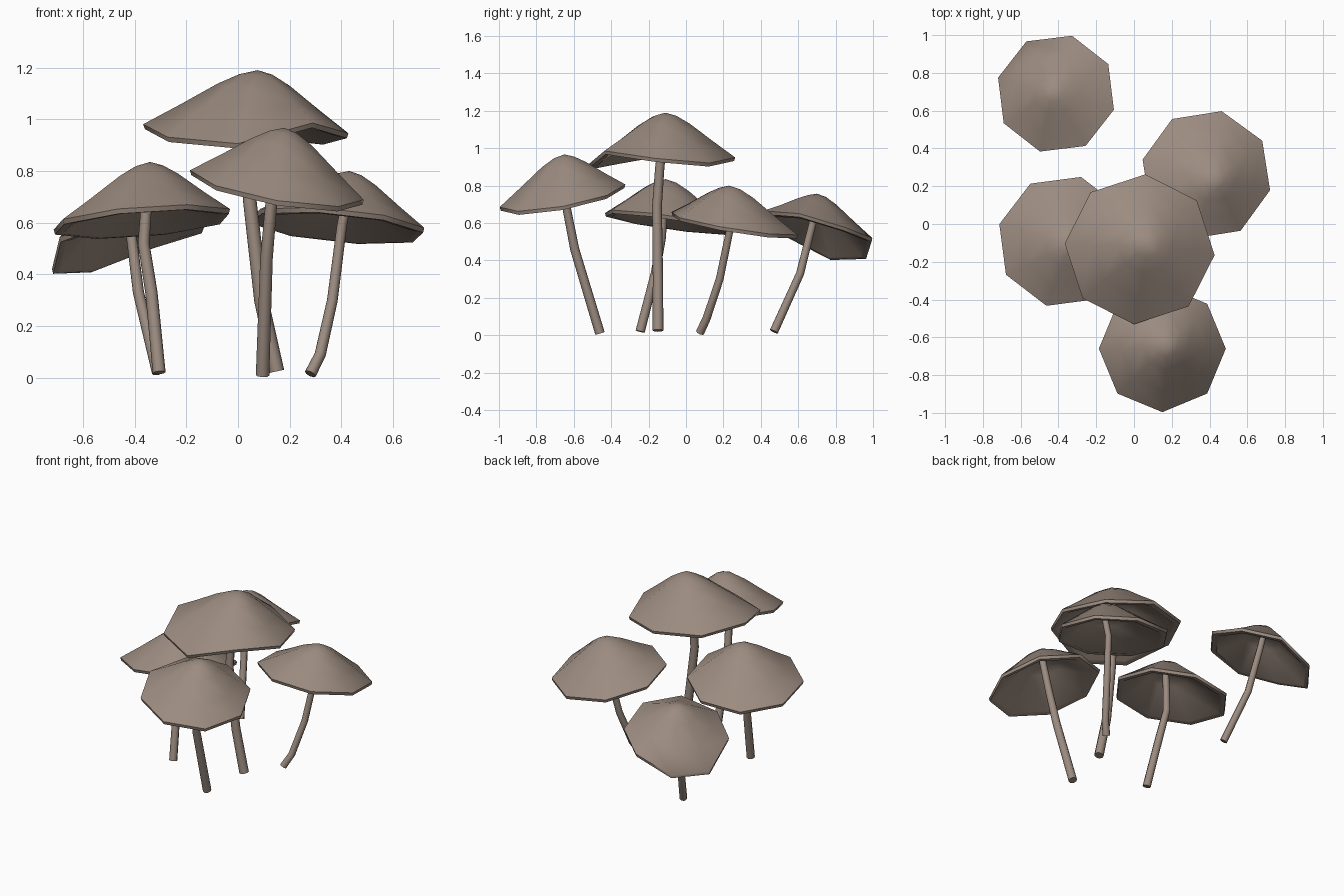
import bpy, bmesh, math
from mathutils import Vector

if "Cube" in bpy.data.objects:
    bpy.data.objects.remove(bpy.data.objects["Cube"])

mat = bpy.data.materials.new("mushroom grey brown")
mat.diffuse_color = (0.33, 0.26, 0.215, 1)
mat.use_nodes = True
mat.node_tree.nodes["Principled BSDF"].inputs["Base Color"].default_value = mat.diffuse_color


def loft(name, rings, start=None, end=None):
    """Skin a list of point rings; close each end with a tip point or a flat cap."""
    bm = bmesh.new()
    loops = [[bm.verts.new(p) for p in ring] for ring in rings]
    n = len(loops[0])
    for a, b in zip(loops, loops[1:]):
        for i in range(n):
            j = (i + 1) % n
            bm.faces.new((a[i], a[j], b[j], b[i]))
    for loop, tip in ((loops[0], start), (loops[-1], end)):
        if tip is None:
            bm.faces.new(loop)
        else:
            t = bm.verts.new(tip)
            for i in range(n):
                bm.faces.new((loop[i], loop[(i + 1) % n], t))
    bmesh.ops.recalc_face_normals(bm, faces=bm.faces)
    me = bpy.data.meshes.new(name)
    bm.to_mesh(me)
    bm.free()
    me.materials.append(mat)
    ob = bpy.data.objects.new(name, me)
    bpy.context.collection.objects.link(ob)
    bpy.ops.object.select_all(action='DESELECT')
    ob.select_set(True)
    bpy.context.view_layer.objects.active = ob
    bpy.ops.object.shade_smooth_by_angle(angle=math.radians(50))


# cap profile: share of radius, share of height, vertical offset
PROFILE = [(0.16, 0.93, 0), (0.35, 0.76, 0), (0.68, 0.38, 0), (1, 0, 0.006),
           (0.985, 0, -0.013), (0.92, 0.02, -0.016), (0.89, 0.1, -0.032),
           (0.35, 0.74, -0.04)]


def cap(name, centre, slope, radius, phase, apex, wave):
    """Eight-sided tilted cap with a lip and a hollow underside."""
    apex = Vector(apex)
    rim = []
    for k in range(8):
        t = math.radians(phase + 45 * k)
        dx, dy = radius * math.cos(t), radius * math.sin(t)
        lift = wave[k] if wave else 0
        rim.append(Vector((centre[0] + dx, centre[1] + dy,
                           centre[2] + slope[0] * dx + slope[1] * dy + lift)))
    rings = []
    for f, h, dz in PROFILE:
        ring = []
        for r in rim:
            p = apex.lerp(r, f)
            p.z = r.z + h * (apex.z - r.z) + dz
            ring.append(p)
        rings.append(ring)
    loft(name, rings, apex, apex - Vector((0, 0, 0.06)))


def stem(name, path, apex, r0, sides=8):
    """Bent tapering stalk along a path, ending just under the cap's apex."""
    pts = [Vector(p) for p in path] + [Vector(apex) - Vector((0, 0, 0.057))]
    rings = []
    for i, p in enumerate(pts):
        tan = (pts[min(i + 1, len(pts) - 1)] - pts[max(i - 1, 0)]).normalized()
        q = Vector((0, 0, 1)).rotation_difference(tan)
        r = r0 * (1 - 0.2 * i / (len(pts) - 1))
        rings.append([p + q @ Vector((r * math.cos(a), r * math.sin(a), 0))
                      for a in (math.tau * k / sides for k in range(sides))])
    loft(name, rings)


# name, rim centre, rim slope, radius, phase, apex, rim wave, stem path, stem radius
MUSHROOMS = [
    ("back_left", (-0.413, 0.69, 0.545), (0.25, -0.27), 0.318, 29.5,
     (-0.43, 0.70, 0.757), [0, 0.03, -0.01, -0.03, 0.02, 0, 0, 0],
     [(-0.31, 0.47, 0.02), (-0.385, 0.61, 0.33), (-0.42, 0.68, 0.61)], 0.023),
    ("left", (-0.372, -0.092, 0.607), (0.08, -0.14), 0.353, 30,
     (-0.34, -0.11, 0.835), None,
     [(-0.305, -0.245, 0.02), (-0.335, -0.165, 0.33), (-0.365, -0.13, 0.52),
      (-0.355, -0.12, 0.66)], 0.025),
    ("tall_centre", (0.03, -0.134, 0.945), (0, 0), 0.398, 40.6,
     (0.077, -0.11, 1.19), [-0.03, 0, 0.01, 0.03, -0.02, -0.045, 0.035, -0.005],
     [(0.15, -0.15, 0.025), (0.09, -0.15, 0.30), (0.045, -0.155, 0.69),
      (0.05, -0.14, 0.90)], 0.029),
    ("right", (0.383, 0.26, 0.592), (-0.09, -0.16), 0.347, 31.5,
     (0.43, 0.23, 0.80), None,
     [(0.28, 0.075, 0.015), (0.318, 0.11, 0.09), (0.365, 0.18, 0.30),
      (0.402, 0.24, 0.59)], 0.023),
    ("front", (0.15, -0.66, 0.74), (-0.17, 0.18), 0.336, 0,
     (0.178, -0.65, 0.967), None,
     [(0.095, -0.46, 0.01), (0.11, -0.595, 0.46), (0.13, -0.64, 0.69)], 0.026),
]
for n, centre, slope, radius, phase, apex, wave, path, r0 in MUSHROOMS:
    cap(n + "_cap", centre, slope, radius, phase, apex, wave)
    stem(n + "_stem", path, apex, r0)
